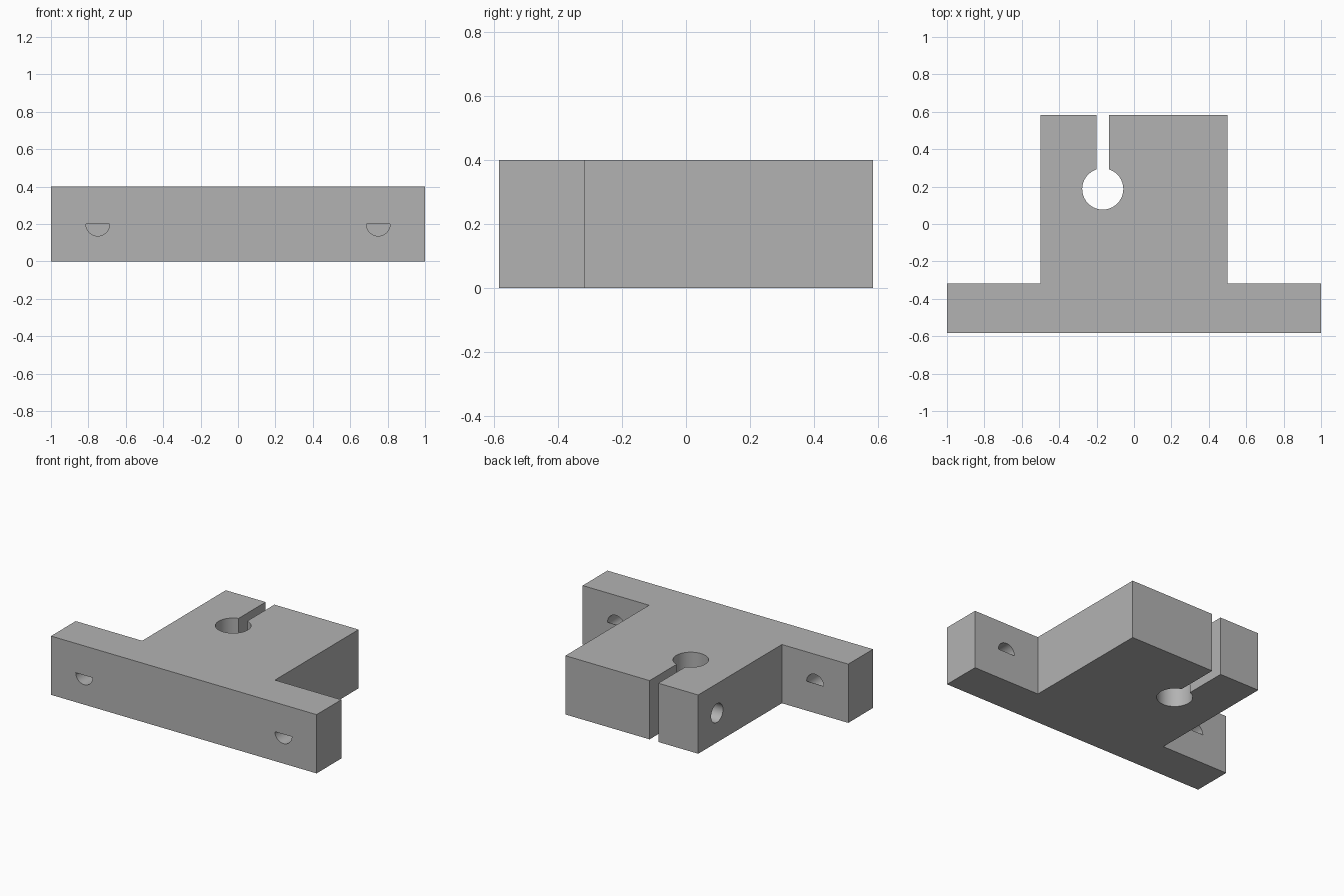
import bpy, bmesh, math
from mathutils import Matrix, Vector

if "Cube" in bpy.data.objects:
    bpy.data.objects.remove(bpy.data.objects["Cube"])

HALF_Y, STEP_Y, HEIGHT = 0.583, -0.317, 0.4
BORE_X, BORE_Y, BORE_R, SLOT = -0.167, 0.187, 0.11, 0.033
HOLE_R, MID = 0.064, HEIGHT / 2

grey = bpy.data.materials.new("plain grey")
grey.use_nodes = True
grey.diffuse_color = (0.45, 0.45, 0.45, 1)
grey.node_tree.nodes["Principled BSDF"].inputs["Base Color"].default_value = (0.45, 0.45, 0.45, 1)


def prism(name, points, offset):
    """Extrude a closed outline of 3D points along an offset."""
    bm = bmesh.new()
    face = bm.faces.new([bm.verts.new(p) for p in points])
    out = bmesh.ops.extrude_face_region(bm, geom=[face])
    moved = [g for g in out["geom"] if isinstance(g, bmesh.types.BMVert)]
    bmesh.ops.translate(bm, vec=Vector(offset), verts=moved)
    bmesh.ops.recalc_face_normals(bm, faces=bm.faces)
    mesh = bpy.data.meshes.new(name)
    bm.to_mesh(mesh)
    bm.free()
    mesh.materials.append(grey)
    obj = bpy.data.objects.new(name, mesh)
    bpy.context.collection.objects.link(obj)
    return obj


def cut(body, cutter):
    """Subtract a cutter from the body, then discard it."""
    cutter.hide_render = True
    mod = body.modifiers.new("cut", "BOOLEAN")
    mod.operation, mod.solver, mod.object = "DIFFERENCE", "EXACT", cutter
    bpy.context.view_layer.objects.active = body
    bpy.ops.object.modifier_apply(modifier=mod.name)
    bpy.data.objects.remove(cutter)


# T-shaped block with the slotted shaft bore in its outline
start = math.asin(SLOT / BORE_R)
steps = 36
arc = []
for i in range(steps + 1):
    a = start + (2 * math.pi - 2 * start) * i / steps
    arc.append((BORE_X + BORE_R * math.sin(a), BORE_Y + BORE_R * math.cos(a)))
outline = [(-1, -HALF_Y), (1, -HALF_Y), (1, STEP_Y), (0.5, STEP_Y), (0.5, HALF_Y),
           (BORE_X + SLOT, HALF_Y), *arc, (BORE_X - SLOT, HALF_Y),
           (-0.5, HALF_Y), (-0.5, STEP_Y), (-1, STEP_Y)]
body = prism("clamp_block", [(x, y, 0) for x, y in outline], (0, 0, HEIGHT))

# Mounting holes: lower half open at the front, upper half open at the back
skin, over = 0.002, 0.05
for x in (-0.75, 0.75):
    for sign, y0, y1 in ((-1, -HALF_Y - over, STEP_Y - skin),
                         (1, -HALF_Y + skin, STEP_Y + over)):
        half = [(x + HOLE_R * math.cos(math.pi * i / 16), y0,
                 MID + sign * HOLE_R * math.sin(math.pi * i / 16)) for i in range(17)]
        cut(body, prism("mounting_hole_cutter", half, (0, y1 - y0, 0)))

# Clamp screw hole across the slot
ring = [(-0.6, 0.38 + HOLE_R * math.cos(math.tau * i / 32),
         MID + HOLE_R * math.sin(math.tau * i / 32)) for i in range(32)]
cut(body, prism("screw_hole_cutter", ring, (0.6, 0, 0)))

# Smooth round walls, crisp edges
bpy.ops.object.select_all(action="DESELECT")
body.select_set(True)
bpy.context.view_layer.objects.active = body
bpy.ops.object.shade_smooth_by_angle(angle=math.radians(30))
